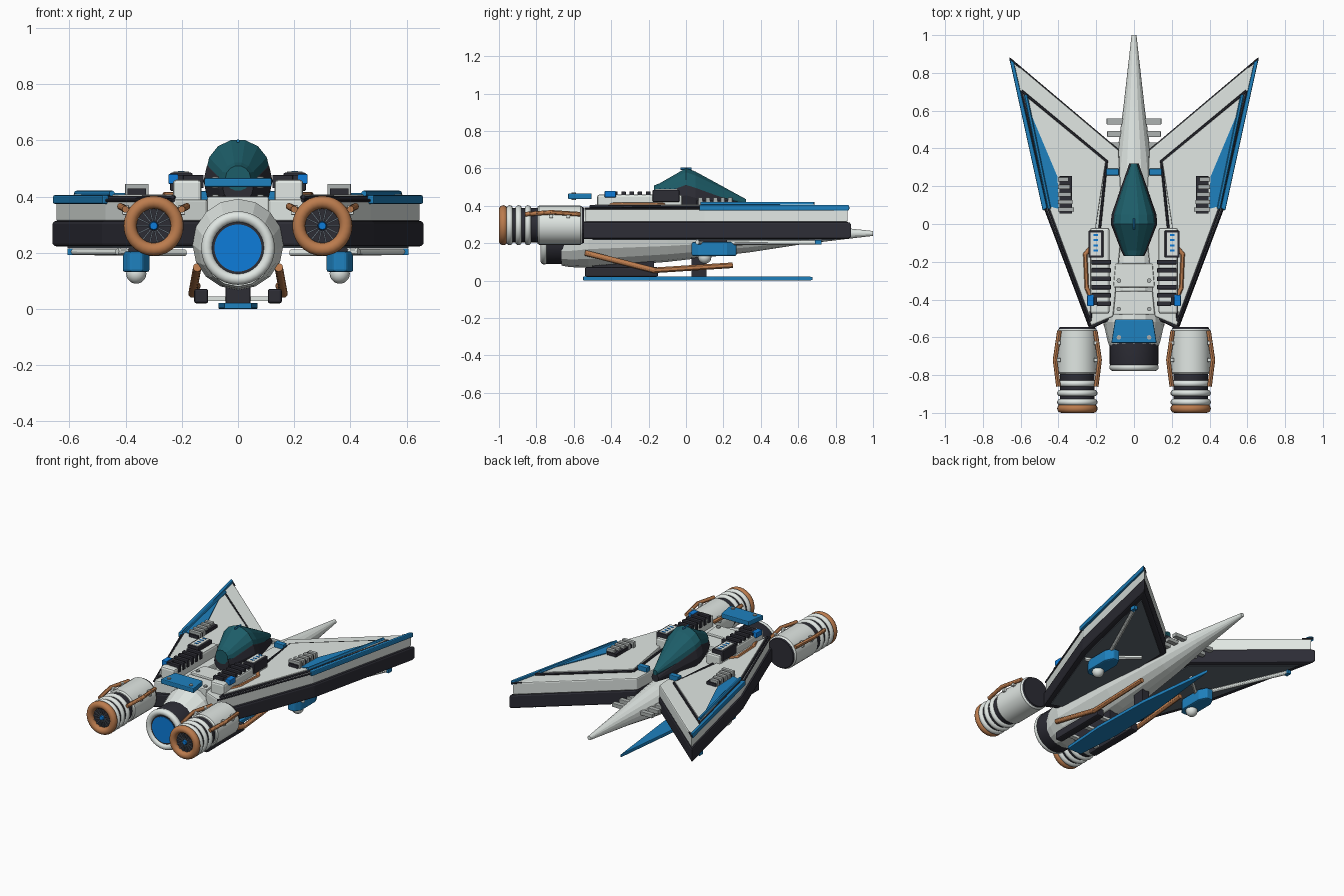
import bpy, bmesh
from math import cos, sin, pi
from mathutils import Vector, Matrix

if "Cube" in bpy.data.objects:
    bpy.data.objects.remove(bpy.data.objects["Cube"], do_unlink=True)


def material(name, *rgb):
    m = bpy.data.materials.new(name)
    m.use_nodes = True
    m.diffuse_color = (*rgb, 1)
    m.node_tree.nodes["Principled BSDF"].inputs["Base Color"].default_value = (*rgb, 1)
    return m


LIGHT = material("light_grey", 0.75, 0.8, 0.77)
MID = material("mid_grey", 0.42, 0.45, 0.44)
DARK = material("dark_charcoal", 0.026, 0.026, 0.036)
SLATE = material("slate", 0.12, 0.145, 0.175)
BLUE = material("panel_blue", 0.013, 0.22, 0.52)
GLOW = material("engine_blue", 0.004, 0.2, 0.7)
TEAL = material("canopy_teal", 0.012, 0.11, 0.14)
COPPER = material("copper", 0.5, 0.2, 0.075)


def finish(name, bm, mat, mirror=False, bevel=0, smooth=False):
    """Turn a bmesh into an object, optionally mirrored to the other side."""
    bmesh.ops.recalc_face_normals(bm, faces=bm.faces[:])
    me = bpy.data.meshes.new(name)
    bm.to_mesh(me)
    bm.free()
    me.materials.append(mat)
    ob = bpy.data.objects.new(name, me)
    bpy.context.collection.objects.link(ob)
    if bevel:
        b = ob.modifiers.new("bevel", "BEVEL")
        b.width, b.segments = bevel, 2
    if mirror:
        ob.modifiers.new("mirror", "MIRROR").use_mirror_merge = False
    if smooth:
        bpy.ops.object.select_all(action="DESELECT")
        ob.select_set(True)
        bpy.context.view_layer.objects.active = ob
        bpy.ops.object.shade_smooth_by_angle()
    return ob


def prism(name, pts, z0, z1, mat, mirror=True, bevel=0):
    """Flat plate from an outline seen from above."""
    bm = bmesh.new()
    low = [bm.verts.new((x, y, z0)) for x, y in pts]
    high = [bm.verts.new((x, y, z1)) for x, y in pts]
    bm.faces.new(low[::-1])
    bm.faces.new(high)
    for i in range(len(pts)):
        j = (i + 1) % len(pts)
        bm.faces.new((low[i], low[j], high[j], high[i]))
    return finish(name, bm, mat, mirror, bevel)


def boxes(name, items, mat, mirror=True, bevel=0):
    """Several boxes in one object, each given as x, y and z ranges."""
    bm = bmesh.new()
    for x, y, z in items:
        c = Vector(((x[0] + x[1]) / 2, (y[0] + y[1]) / 2, (z[0] + z[1]) / 2))
        s = Matrix.Diagonal((x[1] - x[0], y[1] - y[0], z[1] - z[0], 1))
        bmesh.ops.create_cube(bm, size=1, matrix=Matrix.Translation(c) @ s)
    return finish(name, bm, mat, mirror, bevel)


def loft(name, rings, mat, sides=12, cx=0, mirror=False, closed=False, smooth=False):
    """Round sections along y, each given as y, radius and centre height."""
    bm = bmesh.new()
    loops = [[bm.verts.new((cx + r * cos(2 * pi * k / sides), y, z + r * sin(2 * pi * k / sides)))
              for k in range(sides)] for y, r, z in rings]
    pairs = list(zip(loops, loops[1:]))
    if closed:
        pairs.append((loops[-1], loops[0]))
    else:
        bm.faces.new(loops[0])
        bm.faces.new(loops[-1])
    for a, b in pairs:
        for k in range(sides):
            j = (k + 1) % sides
            bm.faces.new((a[k], a[j], b[j], b[k]))
    return finish(name, bm, mat, mirror, smooth=smooth)


def ring(name, y, r, tube, z, mat, cx=0, mirror=False, sides=32):
    prof = [(y + tube * cos(a * pi / 8), r + tube * sin(a * pi / 8), z) for a in range(16)]
    return loft(name, prof, mat, sides, cx, mirror, closed=True, smooth=True)


def pipe(name, paths, r, mat, mirror=True):
    bm = bmesh.new()
    for pts in paths:
        pts = [Vector(p) for p in pts]
        for a, b in zip(pts, pts[1:]):
            d = b - a
            m = Matrix.Translation((a + b) / 2) @ d.to_track_quat("Z", "Y").to_matrix().to_4x4()
            bmesh.ops.create_cone(bm, cap_ends=True, segments=12, radius1=r, radius2=r, depth=d.length, matrix=m)
        for p in pts[1:-1]:
            bmesh.ops.create_uvsphere(bm, u_segments=12, v_segments=8, radius=r, matrix=Matrix.Translation(p))
    return finish(name, bm, mat, mirror, smooth=True)


# Hull and rear nozzle
loft("hull", [(-0.665, 0.125, 0.205), (-0.62, 0.14, 0.212), (-0.52, 0.162, 0.23), (-0.1, 0.138, 0.238),
              (0.34, 0.094, 0.245), (0.62, 0.056, 0.25), (1.0, 0.013, 0.252)], LIGHT, 16)
loft("nozzle_collar", [(-0.765, 0.122, 0.217), (-0.74, 0.129, 0.217), (-0.63, 0.129, 0.217)], DARK, 32, smooth=True)
ring("nozzle_lip", -0.758, 0.111, 0.02, 0.217, LIGHT)
loft("nozzle_glow", [(-0.769, 0.084, 0.217), (-0.75, 0.084, 0.217)], GLOW, 32)

# Wings: dark lower band with slate belly, light upper slab
WING = [(0.663, 0.887), (0.08, 0.395), (0.06, 0), (0.11, -0.5), (0.235, -0.56), (0.484, 0.1)]
prism("wing_lower_band", WING, 0.222, 0.315, DARK, bevel=0.012)
BELLY = [(0.606, 0.793), (0.11, 0.375), (0.1, 0), (0.14, -0.47), (0.225, -0.5), (0.447, 0.1)]
prism("wing_belly_panel", BELLY, 0.217, 0.23, SLATE)
UPPER = [(0.648, 0.868), (0.08, 0.39), (0.06, 0), (0.11, -0.49), (0.23, -0.54), (0.472, 0.1)]
prism("wing_upper_slab", UPPER, 0.31, 0.39, LIGHT, bevel=0.008)
PANEL = [(0.588, 0.69), (0.15, 0.33), (0.2, 0), (0.235, -0.49), (0.45, 0.09)]
prism("wing_panel", PANEL, 0.38, 0.408, LIGHT, bevel=0.004)
pipe("wing_panel_trim", [[(0.595, 0.705, 0.397), (0.145, 0.332, 0.397), (0.232, -0.51, 0.397),
                          (0.454, 0.09, 0.395), (0.595, 0.705, 0.395)]], 0.007, DARK)
pipe("wing_rear_edge_trim", [[(0.47, 0.09, 0.386), (0.23, -0.54, 0.386)]], 0.006, DARK)
pipe("wing_tip_trim", [[(0.652, 0.872, 0.388), (0.605, 0.83, 0.388)]], 0.005, DARK)
prism("wing_edge_strip", [(0.659, 0.872), (0.636, 0.858), (0.46, 0.085), (0.483, 0.07)], 0.374, 0.405, BLUE, bevel=0.005)
prism("wing_blue_triangle", [(0.582, 0.67), (0.405, 0.25), (0.398, 0.08), (0.452, 0.095)], 0.407, 0.413, BLUE)
pipe("wing_blue_rail", [[(0.574, 0.685, 0.411), (0.448, 0.08, 0.411)]], 0.01, BLUE)
boxes("wing_vent_base", [((0.328, 0.394), (0.055, 0.255), (0.4, 0.428))], DARK)
boxes("wing_vent_slats", [((0.318 + 0.007 * i, 0.402), (0.065 + 0.04 * i, 0.088 + 0.04 * i), (0.405, 0.445))
                          for i in range(5)], MID, bevel=0.003)

# Wing underside: weapon pods and braces
pipe("pod_braces", [[(0.36, 0.2, 0.202), (0.59, 0.71, 0.204)], [(0.36, 0.15, 0.2), (0.19, 0.3, 0.2)],
                    [(0.36, 0.1, 0.2), (0.43, 0.06, 0.205)]], 0.012, LIGHT)
boxes("brace_tips", [((0.582, 0.606), (0.69, 0.725), (0.192, 0.216))], BLUE)
boxes("pod_mount", [((0.335, 0.39), (0.06, 0.22), (0.19, 0.25))], DARK)
prism("pod_body", [(0.315, 0.07), (0.34, 0.03), (0.385, 0.03), (0.41, 0.07), (0.41, 0.22), (0.385, 0.27),
                   (0.34, 0.27), (0.315, 0.22)], 0.132, 0.205, BLUE, bevel=0.008)
bm = bmesh.new()
bmesh.ops.create_uvsphere(bm, u_segments=16, v_segments=10, radius=0.036, matrix=Matrix.Translation((0.362, 0.1, 0.126)))
finish("pod_sensor", bm, LIGHT, True, smooth=True)

# Canopy: faceted glass in a slightly wider dark tub
GLASS = [(-0.17, 0.045, 0.465), (-0.14, 0.06, 0.462), (0, 0.114, 0.49), (0.05, 0.11, 0.476), (0.32, 0.016, 0.42)]
loft("canopy", GLASS, TEAL, 14)
loft("canopy_tub", [(y, r + 0.009, z - 0.034) for y, r, z in GLASS], DARK, 14)
pipe("canopy_finial", [[(0, -0.03, 0.598), (0, 0.03, 0.598)]], 0.006, BLUE, False)

# Rear deck plates with bolts and the raised blue plate
for i, y in enumerate((-0.48, -0.335)):
    prism(f"deck_plate_{i + 1}", [(0.11, y), (0.098, y + 0.125), (-0.098, y + 0.125), (-0.11, y)], 0.33, 0.4,
          LIGHT, False, 0.006)
pipe("deck_bolts", [[(0.08, y, 0.39), (0.08, y, 0.408)] for y in (-0.45, -0.3)]
     + [[(0.08, -0.6, 0.43), (0.08, -0.6, 0.472)]], 0.012, MID)
prism("rear_blue_plate", [(0.12, -0.63), (0.1, -0.505), (-0.1, -0.505), (-0.12, -0.63)], 0.435, 0.466, BLUE, False, 0.005)

# Shoulder blocks with louvres, consoles and pipes
boxes("shoulder_block", [((0.13, 0.232), (-0.475, -0.02), (0.36, 0.46))], LIGHT, bevel=0.012)
boxes("shoulder_louvres", [((0.122, 0.225 - 0.03 * (i == 0)), (y, y + 0.024), (0.43, 0.477))
                           for i, y in enumerate([-0.434 + 0.044 * k for k in range(6)])], DARK, bevel=0.004)
boxes("console_case", [((0.162, 0.242), (-0.178, -0.035), (0.42, 0.485))], DARK, bevel=0.005)
boxes("console_face", [((0.174, 0.23), (-0.167, -0.046), (0.484, 0.489))], LIGHT)
boxes("console_lights", [((0.19, 0.214), (y, y + 0.01), (0.485, 0.491)) for y in (-0.145, -0.118, -0.09, -0.063)], GLOW)
boxes("shoulder_blue_box", [((0.213, 0.248), (-0.435, -0.375), (0.445, 0.48))], GLOW, bevel=0.004)
boxes("shoulder_dark_box", [((0.195, 0.216), (-0.43, -0.38), (0.445, 0.476))], DARK)
boxes("forward_blue_box", [((0.08, 0.148), (0.257, 0.293), (0.37, 0.42))], BLUE, bevel=0.004)
pipe("shoulder_pipe", [[(0.225, -0.12, 0.405), (0.258, -0.16, 0.405), (0.25, -0.34, 0.405), (0.215, -0.42, 0.405)]],
     0.012, COPPER)
boxes("nose_fins", [((0.03, 0.145 - 0.003 * i), (y, y + 0.032), (0.25, 0.275))
                    for i, y in enumerate((0.527, 0.46, 0.4))], MID, bevel=0.003)

# Side engines
EX, EZ = 0.3, 0.296
loft("engine_front_cap", [(-0.56, 0.1, EZ), (-0.545, 0.094, EZ)], DARK, 28, EX, True)
loft("engine_body", [(-0.795, 0.098, EZ), (-0.785, 0.105, EZ), (-0.565, 0.105, EZ), (-0.555, 0.098, EZ)],
     LIGHT, 28, EX, True, smooth=True)
loft("engine_core", [(-0.972, 0.092, EZ), (-0.78, 0.092, EZ)], DARK, 28, EX, True, smooth=True)
for i, y in enumerate((-0.845, -0.895, -0.943)):
    ring(f"engine_ring_{i + 1}", y, 0.09, 0.017, EZ, LIGHT, EX, True, 28)
ring("engine_lip", -0.977, 0.084, 0.023, EZ, COPPER, EX, True, 28)
loft("engine_hub", [(-0.985, 0.013, EZ), (-0.96, 0.018, EZ)], GLOW, 12, EX, True)
bm = bmesh.new()
for k in range(14):
    m = Matrix.Translation((EX, -0.974, EZ)) @ Matrix.Rotation(2 * pi * k / 14, 4, "Y")
    m = m @ Matrix.Translation((0.04, 0, 0)) @ Matrix.Diagonal((0.045, 0.01, 0.006, 1))
    bmesh.ops.create_cube(bm, size=1, matrix=m)
finish("engine_fan_blades", bm, SLATE, True)
pipe("engine_pipes", [[(EX + s * 0.095, -0.565, 0.355), (EX + s * 0.118, -0.72, 0.365), (EX + s * 0.1, -0.86, 0.355)]
                      for s in (-1, 1)], 0.012, COPPER)
boxes("engine_clamps", [((EX + s * 0.1 - 0.012, EX + s * 0.1 + 0.012), (y, y + 0.02), (0.335, 0.37))
                        for s in (-1, 1) for y in (-0.64, -0.73)], LIGHT, bevel=0.003)

# Keel blade and belly gear
prism("keel_blade", [(0.05, -0.55), (0.07, -0.25), (0.06, 0.15), (0, 0.68), (-0.06, 0.15), (-0.07, -0.25),
                     (-0.05, -0.55)], 0, 0.022, BLUE, False, 0.004)
boxes("belly_block", [((-0.045, 0.045), (-0.5, -0.17), (0.018, 0.11))], DARK, False, 0.005)
boxes("keel_strut", [((-0.025, 0.025), (0.03, 0.11), (0.018, 0.17))], DARK, False)
boxes("belly_rails", [((0.106, 0.156), (-0.54, -0.15), (0.02, 0.072))], DARK, bevel=0.008)
boxes("belly_rail_links", [((0.04, 0.11), (y, y + 0.03), (0.028, 0.045)) for y in (-0.48, -0.34, -0.2)], LIGHT)
pipe("belly_pipe", [[(0.145, -0.54, 0.148), (0.162, -0.17, 0.055), (0.148, 0.25, 0.082)]], 0.015, COPPER)
